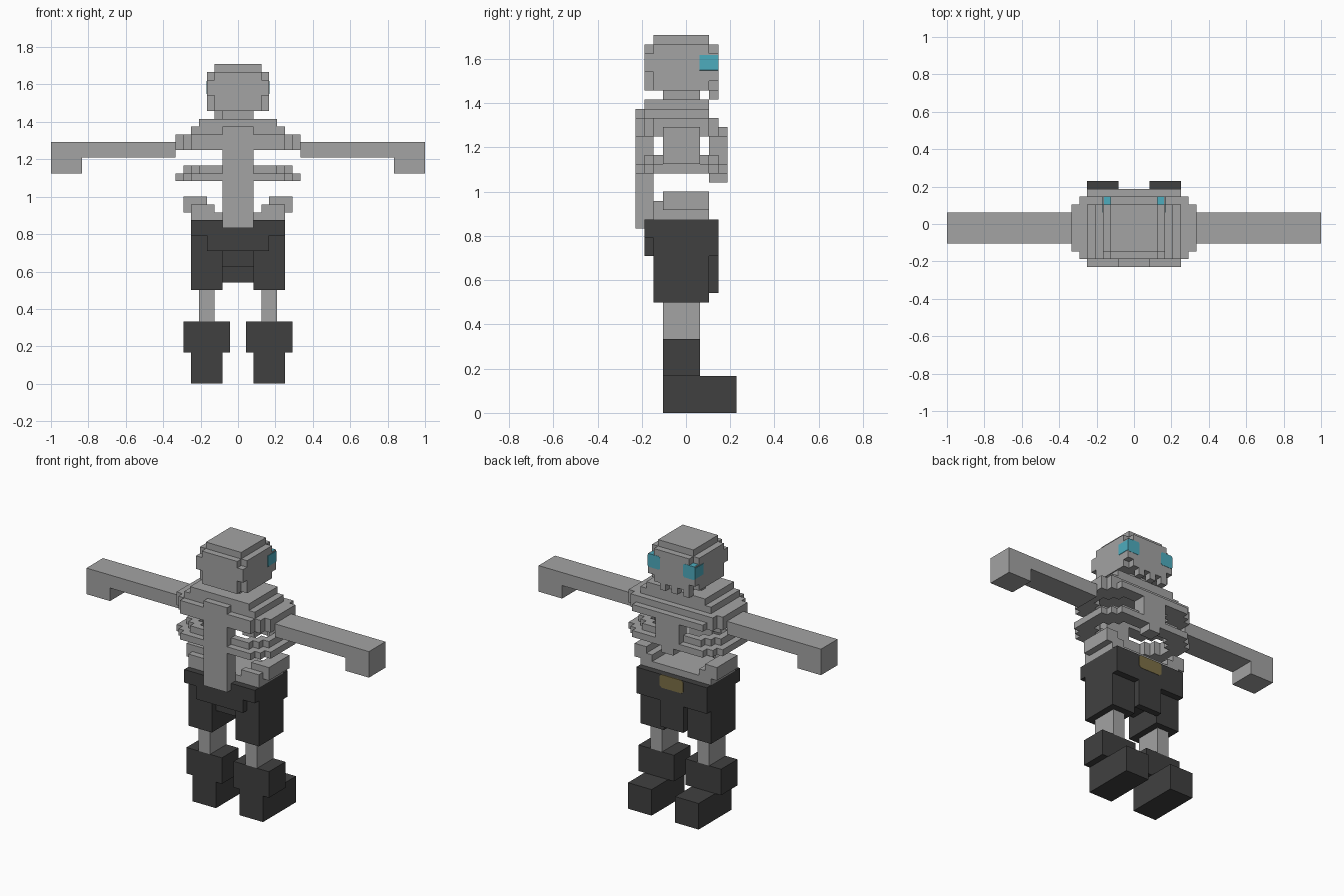
import bpy, bmesh
from mathutils import Vector

if "Cube" in bpy.data.objects:
    bpy.data.objects.remove(bpy.data.objects["Cube"], do_unlink=True)

U = 1 / 24      # size of one block
Y0 = 5.5        # block row lying on y = 0


def material(name, rgb):
    m = bpy.data.materials.new(name)
    m.use_nodes = True
    m.diffuse_color = (*rgb, 1)
    m.node_tree.nodes["Principled BSDF"].inputs["Base Color"].default_value = (*rgb, 1)
    return m


BONE = material("bone_grey", (0.367, 0.367, 0.367))
DARK = material("dark_cloth", (0.051, 0.051, 0.051))
BLUE = material("eye_blue", (0.076, 0.413, 0.515))
GOLD = material("buckle_gold", (0.205, 0.162, 0.061))


def box(x0, x1, y0, y1, z0, z1):
    """Set of block cells filling a box."""
    return {(x, y, z) for x in range(x0, x1) for y in range(y0, y1) for z in range(z0, z1)}


def mirror(cells):
    return cells | {(-1 - x, y, z) for x, y, z in cells}


def finish(name, bm, mat):
    me = bpy.data.meshes.new(name)
    bm.to_mesh(me)
    bm.free()
    me.materials.append(mat)
    ob = bpy.data.objects.new(name, me)
    bpy.context.collection.objects.link(ob)
    return ob


def blocks(name, cells, mat):
    """Outer skin of a set of cells, with flat regions merged."""
    bm = bmesh.new()
    verts = {}

    def vert(p):
        if p not in verts:
            verts[p] = bm.verts.new((p[0] * U, (p[1] - Y0) * U, p[2] * U))
        return verts[p]

    for c in cells:
        for axis in range(3):
            for side in (0, 1):
                n = list(c)
                n[axis] += 2 * side - 1
                if tuple(n) in cells:
                    continue
                a, b = (axis + 1) % 3, (axis + 2) % 3
                quad = []
                for i, j in ((0, 0), (1, 0), (1, 1), (0, 1)):
                    p = list(c)
                    p[axis] += side
                    p[a] += i
                    p[b] += j
                    quad.append(vert(tuple(p)))
                bm.faces.new(quad if side else quad[::-1])
    bmesh.ops.dissolve_limit(bm, angle_limit=0.01, verts=bm.verts[:], edges=bm.edges[:])
    return finish(name, bm, mat)


def gem(name, lo, hi, mat, bevel):
    """Box with clipped corners, given in block units."""
    bm = bmesh.new()
    bmesh.ops.create_cube(bm, size=1)
    for v in bm.verts:
        v.co = Vector([(lo[i] if v.co[i] < 0 else hi[i]) * U for i in range(3)])
        v.co.y -= Y0 * U
    edges = [e for e in bm.edges
             if abs(e.verts[0].co.y - e.verts[1].co.y) > 1e-5] if bevel else []
    if edges:
        bmesh.ops.bevel(bm, geom=edges, offset=bevel * U, segments=1, affect='EDGES')
    return finish(name, bm, mat)


def oval(z0, z1, inset=0):
    """Stepped oval slab of the rib cage."""
    out = set()
    for y in range(inset, 10 - inset):
        edge = min(y, 9 - y) - inset
        w = 8 - inset - max(0, 2 - edge)
        out |= box(-w, w, y, y + 1, z0, z1)
    return out


def plus(z0, z1):
    """Skull layer with its four corners missing."""
    return box(-4, 4, 2, 8, z0, z1) | box(-3, 3, 1, 9, z0, z1)


# Skull, with separate teeth along the jaw
skull = plus(35, 36) | box(-4, 4, 1, 9, 36, 39) | plus(39, 40) | box(-3, 3, 2, 8, 40, 41)
skull -= mirror(box(3, 4, 1, 2, 36, 37))
for x in (-3, -1, 1):
    skull |= box(x, x + 1, 8, 9, 34, 35)
skull |= box(-3, -2, 5, 6, 34, 35)
blocks("skull", skull, BONE)
for side, x in (("right", -4), ("left", 2)):
    gem(side + "_eye", (x - 0.04, 6.98, 36.98), (x + 2.04, 9.04, 39.02), BLUE, 0.2)
blocks("neck", box(-2, 2, 3, 7, 34, 35), BONE)

# Rib cage: shoulder cap, collar ring, lower ring, spine and breastbone
ribs = box(-5, 5, 1, 8, 33, 34) | box(-6, 6, 1, 8, 32, 33)
collar = oval(30, 31) | (oval(31, 32) - box(-8, 8, 9, 10, 31, 32))
ribs |= collar - oval(30, 31, 2)
ribs |= (oval(26, 27) - oval(26, 27, 2)) | (oval(27, 28, 1) - oval(27, 28, 2))
ribs |= box(-2, 2, 0, 2, 20, 33)
ribs |= box(-2, 2, 8, 10, 26, 31) | box(-1, 1, 8, 10, 25, 26)
blocks("rib_cage_and_spine", ribs, BONE)

# Arms with hands turned down
for side, x0, x1, h0, h1 in (("right", -24, -8, -24, -20), ("left", 8, 24, 20, 24)):
    blocks(side + "_arm", box(x0, x1, 3, 7, 29, 31) | box(h0, h1, 3, 7, 27, 29), BONE)

# Pelvis tray with raised hip wings
wing = box(4, 7, 3, 8, 22, 24) | box(3, 6, 2, 3, 22, 23)
wing -= box(4, 5, 4, 8, 23, 24)
pelvis = box(-6, 6, 2, 8, 21, 22) | mirror(wing)
blocks("pelvis", pelvis - ribs, BONE)

# Shorts: waist, hanging legs, front flap
shorts = box(-6, 6, 2, 9, 17, 21) | box(-6, 6, 1, 2, 19, 21) | box(-4, 4, 1, 2, 17, 19)
shorts |= mirror(box(2, 6, 2, 8, 12, 17))
shorts |= box(-2, 2, 8, 9, 13, 17) | box(-2, 2, 3, 8, 15, 17)
blocks("shorts", shorts - ribs, DARK)
gem("belt_buckle", (-2, 8.9, 19), (2, 9.05, 21), GOLD, 0.3)

# Shins and boots
for side, s in (("right", -8), ("left", 0)):
    blocks(side + "_shin", box(s + 3, s + 5, 3, 7, 8, 12), BONE)
    blocks(side + "_boot", box(s + 1, s + 7, 3, 7, 4, 8) | box(s + 2, s + 6, 3, 11, 0, 4), DARK)
